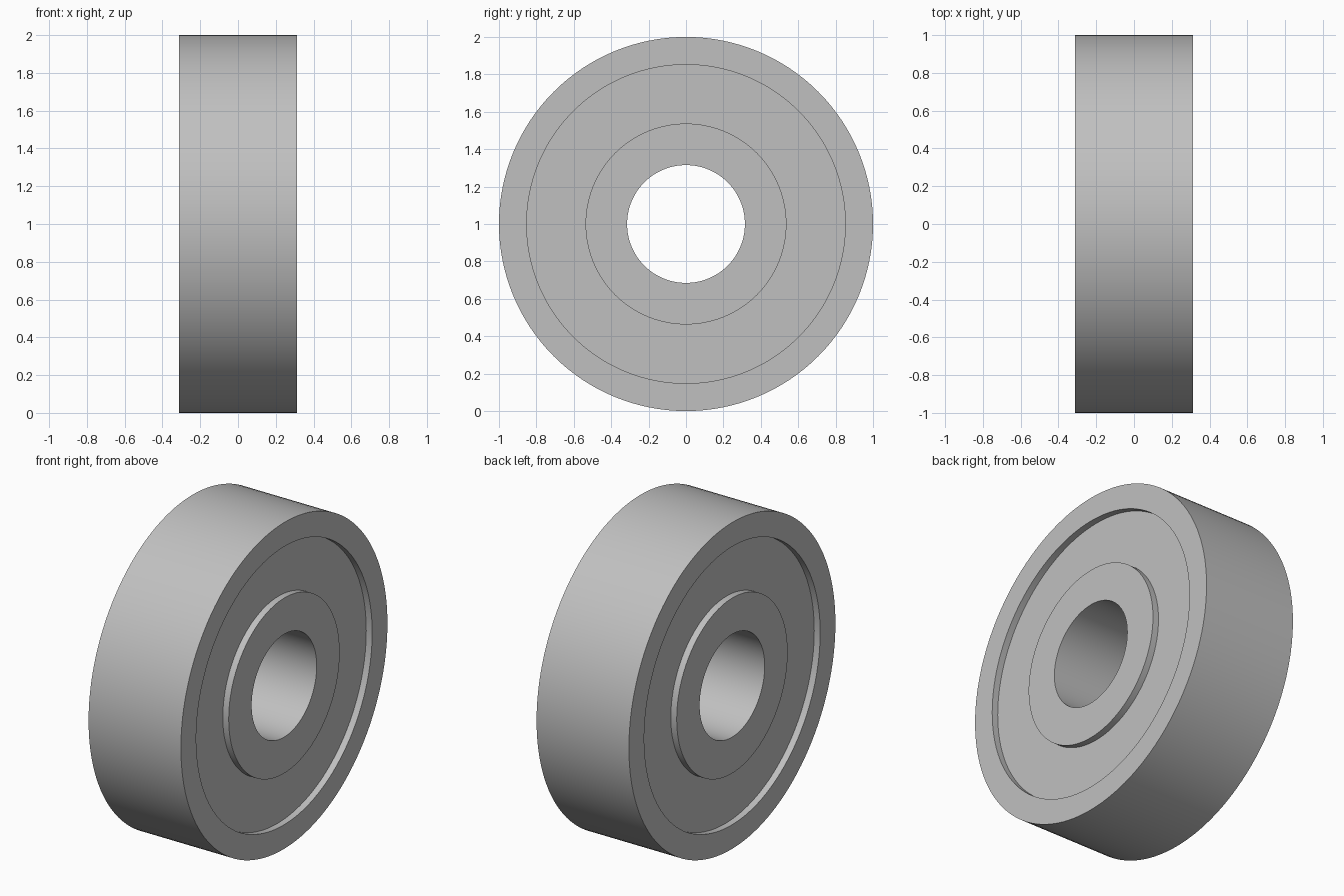
import bpy, bmesh
from math import cos, sin, tau, radians

cube = bpy.data.objects.get("Cube")
if cube:
    bpy.data.objects.remove(cube, do_unlink=True)

SEGMENTS = 128
HALF_WIDTH = 0.313
RECESS = 0.04          # depth of the shield below the ring faces
BORE, INNER_RIM, OUTER_RIM, OUTER = 0.315, 0.537, 0.852, 1.0

steel = bpy.data.materials.new("steel grey")
steel.use_nodes = True
GREY = (0.53, 0.53, 0.53, 1)
steel.diffuse_color = GREY
steel.node_tree.nodes["Principled BSDF"].inputs["Base Color"].default_value = GREY


def ring(name, r_in, r_out, x0, x1):
    """Rectangular section turned around the x axis, resting on z = 0."""
    bm = bmesh.new()
    section = [(x0, r_in), (x1, r_in), (x1, r_out), (x0, r_out)]
    loops = []
    for i in range(SEGMENTS):
        a = tau * i / SEGMENTS
        loops.append([bm.verts.new((x, r * cos(a), OUTER + r * sin(a)))
                      for x, r in section])
    for i, a in enumerate(loops):
        b = loops[(i + 1) % SEGMENTS]
        for j in range(4):
            k = (j + 1) % 4
            bm.faces.new((a[j], a[k], b[k], b[j]))
    bmesh.ops.recalc_face_normals(bm, faces=bm.faces[:])
    mesh = bpy.data.meshes.new(name)
    bm.to_mesh(mesh)
    bm.free()
    mesh.materials.append(steel)
    obj = bpy.data.objects.new(name, mesh)
    bpy.context.collection.objects.link(obj)
    bpy.ops.object.select_all(action="DESELECT")
    obj.select_set(True)
    bpy.context.view_layer.objects.active = obj
    bpy.ops.object.shade_smooth_by_angle(angle=radians(30))
    return obj


# Inner and outer races
ring("inner_race", BORE, INNER_RIM, -HALF_WIDTH, HALF_WIDTH)
ring("outer_race", OUTER_RIM, OUTER, -HALF_WIDTH, HALF_WIDTH)

# Recessed core with its flat shields, bridging the races
shield = HALF_WIDTH - RECESS
ring("shield_core", INNER_RIM, OUTER_RIM, -shield, shield)
